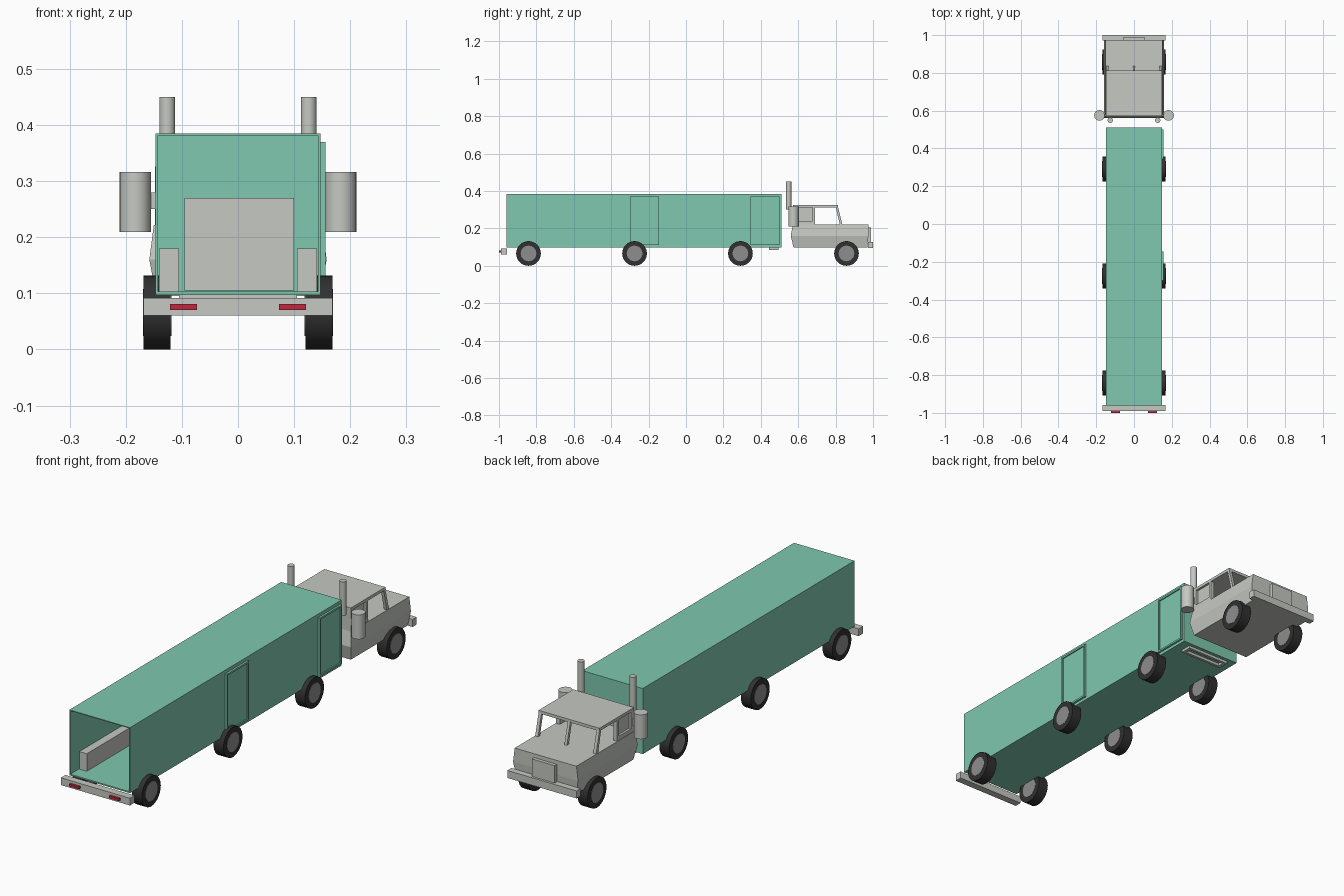
import bpy, bmesh, math
from mathutils import Vector

cube = bpy.data.objects.get("Cube")
if cube:
    bpy.data.objects.remove(cube, do_unlink=True)


def material(name, rgb):
    m = bpy.data.materials.new(name)
    m.use_nodes = True
    m.diffuse_color = (*rgb, 1)
    m.node_tree.nodes["Principled BSDF"].inputs["Base Color"].default_value = (*rgb, 1)
    return m


green = material("mint green", (0.21, 0.58, 0.43))
grey = material("light grey", (0.56, 0.58, 0.54))
rubber = material("black rubber", (0.03, 0.03, 0.03))
hub_grey = material("hub grey", (0.27, 0.27, 0.27))
red = material("tail light red", (0.54, 0.02, 0.05))


def finish(name, bm, mat):
    bmesh.ops.recalc_face_normals(bm, faces=bm.faces)
    mesh = bpy.data.meshes.new(name)
    bm.to_mesh(mesh)
    bm.free()
    mesh.materials.append(mat)
    obj = bpy.data.objects.new(name, mesh)
    bpy.context.collection.objects.link(obj)
    return obj


def box(name, xs, ys, zs, mat):
    bm = bmesh.new()
    bmesh.ops.create_cube(bm, size=1)
    for v in bm.verts:
        v.co = Vector([r[0] if c < 0 else r[1] for c, r in zip(v.co, (xs, ys, zs))])
    return finish(name, bm, mat)


def pair(name, xs, ys, zs, mat):
    for side, label in ((1, "left"), (-1, "right")):
        box(f"{label}_{name}", sorted(side * x for x in xs), ys, zs, mat)


def loft(name, rings, mat):
    """Skin a list of equal-length point rings and cap both ends."""
    bm = bmesh.new()
    loops = [[bm.verts.new(p) for p in ring] for ring in rings]
    for a, b in zip(loops, loops[1:]):
        for i in range(len(a)):
            j = (i + 1) % len(a)
            bm.faces.new((a[i], a[j], b[j], b[i]))
    bm.faces.new(loops[0])
    bm.faces.new(loops[-1])
    return finish(name, bm, mat)


def smooth(obj):
    bpy.ops.object.select_all(action="DESELECT")
    obj.select_set(True)
    bpy.context.view_layer.objects.active = obj
    bpy.ops.object.shade_smooth_by_angle(angle=math.radians(35))


def cylinder(name, center, radius, depth, mat, along_x=False, sides=24):
    bm = bmesh.new()
    bmesh.ops.create_cone(bm, cap_ends=True, segments=sides,
                          radius1=radius, radius2=radius, depth=depth)
    for v in bm.verts:
        x, y, z = v.co
        v.co = Vector((z, y, x) if along_x else (x, y, z)) + Vector(center)
    obj = finish(name, bm, mat)
    smooth(obj)
    return obj


# Trailer shell, open at the tail
LEN = (-0.96, 0.51)
box("trailer_floor", (-0.147, 0.147), LEN, (0.097, 0.103), green)
box("trailer_roof", (-0.147, 0.147), LEN, (0.381, 0.385), green)
pair("trailer_wall", (0.143, 0.147), LEN, (0.103, 0.381), green)
box("trailer_front_wall", (-0.143, 0.143), (0.505, 0.51), (0.103, 0.381), green)

# Side doors with raised frames
for label, y in (("middle", -0.30), ("front", 0.345)):
    box(f"{label}_door", (0.147, 0.151), (y, y + 0.155), (0.11, 0.37), green)
    for k, (ys, zs) in enumerate((((y, y + 0.008), (0.11, 0.37)),
                                  ((y + 0.147, y + 0.155), (0.11, 0.37)),
                                  ((y + 0.008, y + 0.147), (0.11, 0.118)),
                                  ((y + 0.008, y + 0.147), (0.362, 0.37)))):
        box(f"{label}_door_frame_{k}", (0.151, 0.156), ys, zs, green)

# Cargo area fittings
pair("bench", (0.105, 0.141), (-0.90, 0.33), (0.103, 0.18), grey)
box("front_panel", (-0.095, 0.10), (0.47, 0.505), (0.105, 0.27), grey)

# Coupling frame under the trailer nose
pair("coupling_rail", (0.09, 0.105), (0.445, 0.495), (0.085, 0.097), grey)
for y in (0.445, 0.483):
    box("coupling_bar", (-0.09, 0.09), (y, y + 0.012), (0.085, 0.097), grey)

# Tail bumper and lights
box("tail_bumper", (-0.168, 0.168), (-0.99, -0.958), (0.06, 0.092), grey)
pair("tail_light", (0.073, 0.121), (-1.0, -0.99), (0.07, 0.081), red)

# Wheels
for axle, y in enumerate((-0.842, -0.275, 0.291, 0.858)):
    for side, label in ((1, "left"), (-1, "right")):
        cylinder(f"{label}_tyre_{axle}", (side * 0.144, y, 0.066), 0.066, 0.048, rubber, True, 32)
        cylinder(f"{label}_hub_{axle}", (side * 0.144, y, 0.066), 0.042, 0.0505, hub_grey, True)


# Cab lower body, bulging at its waistline
def rect(w, y0, y1, z):
    return [(-w, y0, z), (w, y0, z), (w, y1, z), (-w, y1, z)]


loft("cab_body", [rect(0.146, 0.575, 0.97, 0.097), rect(0.158, 0.56, 0.975, 0.16),
                  rect(0.15, 0.572, 0.975, 0.222)], grey)
box("grille", (-0.055, 0.055), (0.965, 0.99), (0.12, 0.205), grey)
box("front_bumper", (-0.168, 0.168), (0.972, 1.0), (0.095, 0.128), grey)

# Cab upper structure: roof, back, and side panels with sunk windows
box("cab_roof", (-0.148, 0.148), (0.572, 0.812), (0.313, 0.326), grey)
box("cab_back", (-0.146, 0.146), (0.572, 0.58), (0.222, 0.313), grey)
pair("rear_side_panel", (0.13, 0.138), (0.58, 0.69), (0.222, 0.313), grey)
pair("rear_side_post", (0.138, 0.148), (0.572, 0.592), (0.222, 0.313), grey)
pair("middle_side_post", (0.138, 0.148), (0.676, 0.69), (0.222, 0.313), grey)
pair("side_sill", (0.138, 0.148), (0.592, 0.676), (0.222, 0.24), grey)

# Sloping windscreen posts
for label, x, w in (("left", 0.141, 0.007), ("centre", 0, 0.006), ("right", -0.141, 0.007)):
    loft(f"{label}_windscreen_post",
         [rect(w, 0.822, 0.836, 0.222), rect(w, 0.8, 0.812, 0.316)], grey)
    if x:
        for p in bpy.data.objects[f"{label}_windscreen_post"].data.vertices:
            p.co.x += x

# Air tanks and exhaust stacks behind the cab
for side, label in ((1, "left"), (-1, "right")):
    cylinder(f"{label}_air_tank", (side * 0.183, 0.575, 0.263), 0.028, 0.107, grey)
    box(f"{label}_tank_bracket", sorted((side * 0.14, side * 0.165)), (0.572, 0.58),
        (0.25, 0.28), grey)
    cylinder(f"{label}_exhaust_stack", (side * 0.126, 0.549, 0.375), 0.014, 0.15, grey)
